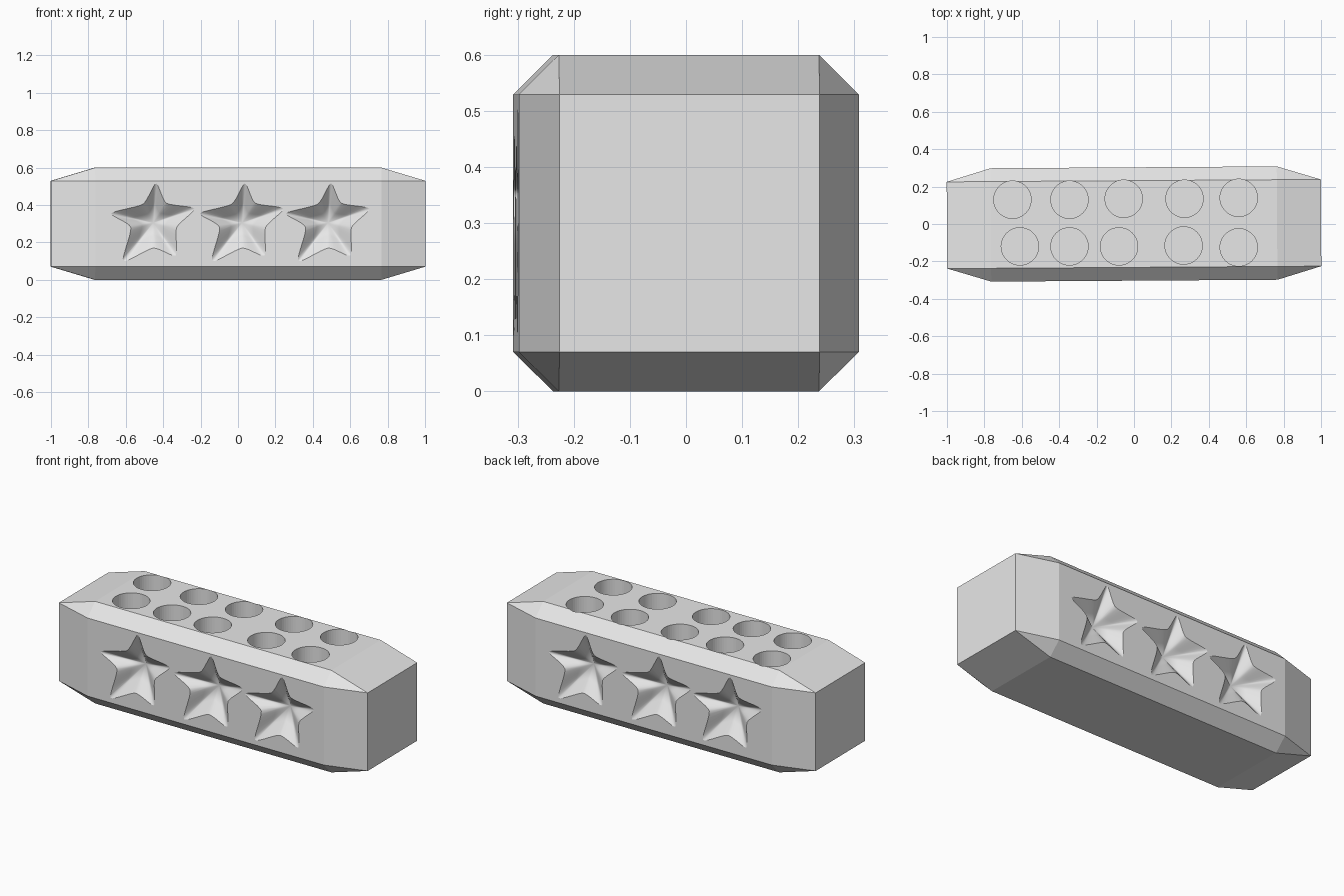
import bpy, bmesh, math
from mathutils import Matrix, Vector

if "Cube" in bpy.data.objects:
    bpy.data.objects.remove(bpy.data.objects["Cube"])

HALF_Y, HEIGHT, TILT = 0.303, 0.6, 0.0065
STAR_DEPTH, HOLE_DEPTH, HOLE_R = 0.10, 0.20, 0.10

grey = bpy.data.materials.new("light_grey")
grey.diffuse_color = (0.8, 0.8, 0.8, 1)
grey.use_nodes = True
grey.node_tree.nodes["Principled BSDF"].inputs["Base Color"].default_value = grey.diffuse_color


def make_object(name, bm):
    mesh = bpy.data.meshes.new(name)
    bm.to_mesh(mesh)
    bm.free()
    mesh.materials.append(grey)
    obj = bpy.data.objects.new(name, mesh)
    bpy.context.collection.objects.link(obj)
    return obj


# Block: a bevelled cube squashed to size, turned very slightly
bm = bmesh.new()
bmesh.ops.create_cube(bm, size=2)
bmesh.ops.bevel(bm, geom=bm.edges[:], offset=0.235, offset_type='OFFSET',
                segments=1, profile=0.5, affect='EDGES')
turn = Matrix.Rotation(TILT, 4, 'Z')
bm.transform(turn @ Matrix.Translation((0, 0, HEIGHT / 2))
             @ Matrix.Diagonal((1, HALF_Y, HEIGHT / 2, 1)))
block = make_object("block", bm)

# Star outline (x, z) around its centre: tips and inner corners, clockwise
CENTRE = Vector((-0.455, 0.305))
POINTS = [(-.44, .515), (-.385, .41), (-.235, .38), (-.33, .28), (-.335, .13),
          (-.455, .17), (-.615, .10), (-.575, .28), (-.68, .355), (-.51, .405)]


def smooth_outline(points, steps=7, pull=0.32):
    pts = [Vector(p) - CENTRE for p in points]
    n, out = len(pts), []
    for i in range(n):
        p0, p1, p2, p3 = (pts[(i + k) % n] for k in (-1, 0, 1, 2))
        m1, m2 = (p2 - p0) * pull, (p3 - p1) * pull
        for s in range(steps):
            t = s / steps
            out.append(p1 * (2*t**3 - 3*t**2 + 1) + m1 * (t**3 - 2*t**2 + t)
                       + p2 * (3*t**2 - 2*t**3) + m2 * (t**3 - t**2))
    return out


OUTLINE = smooth_outline(POINTS)


def add_star(bm, x, matrix):
    """Star cutter: prism outside the face, tapering to a point inside."""
    def ring(scale, y):
        return [bm.verts.new(matrix @ Vector((x + p.x * scale, y, CENTRE.y + p.y * scale)))
                for p in OUTLINE]
    rings = [ring(1, -HALF_Y - 0.05), ring(1, -HALF_Y),
             ring(0.5, -HALF_Y + STAR_DEPTH * 0.5)]
    apex = bm.verts.new(matrix @ Vector((x, -HALF_Y + STAR_DEPTH, CENTRE.y)))
    n = len(OUTLINE)
    bm.faces.new(rings[0])
    for i in range(n):
        j = (i + 1) % n
        bm.faces.new((rings[0][i], rings[0][j], rings[1][j], rings[1][i]))
        bm.faces.new((rings[1][i], rings[1][j], rings[2][j], rings[2][i])).smooth = True
        bm.faces.new((rings[2][i], rings[2][j], apex)).smooth = True


# Stars: three on the front, the same three turned round on the back
bm = bmesh.new()
for angle in (0, math.pi):
    for dx in (0, 0.475, 0.935):
        add_star(bm, CENTRE.x + dx, Matrix.Rotation(angle + TILT, 4, 'Z'))

# Round holes in the top: two rows of five
HOLES = [(-.65, .13), (-.345, .13), (-.055, .135), (.27, .135), (.56, .14),
         (-.61, -.12), (-.345, -.12), (-.08, -.12), (.265, -.115), (.56, -.125)]
for x, y in HOLES:
    depth = HOLE_DEPTH + 0.1
    bmesh.ops.create_cone(bm, cap_ends=True, segments=48, radius1=HOLE_R,
                          radius2=HOLE_R, depth=depth,
                          matrix=Matrix.Translation((x, y, HEIGHT - HOLE_DEPTH + depth / 2)))
bmesh.ops.recalc_face_normals(bm, faces=bm.faces[:])
cutter = make_object("cutter", bm)
cutter.hide_render = True

# Cut everything out of the block, then remove the cutter
mod = block.modifiers.new("cut", 'BOOLEAN')
mod.operation = 'DIFFERENCE'
mod.solver = 'EXACT'
mod.object = cutter
bpy.context.view_layer.objects.active = block
block.select_set(True)
bpy.ops.object.modifier_apply(modifier=mod.name)
bpy.data.objects.remove(cutter, do_unlink=True)
